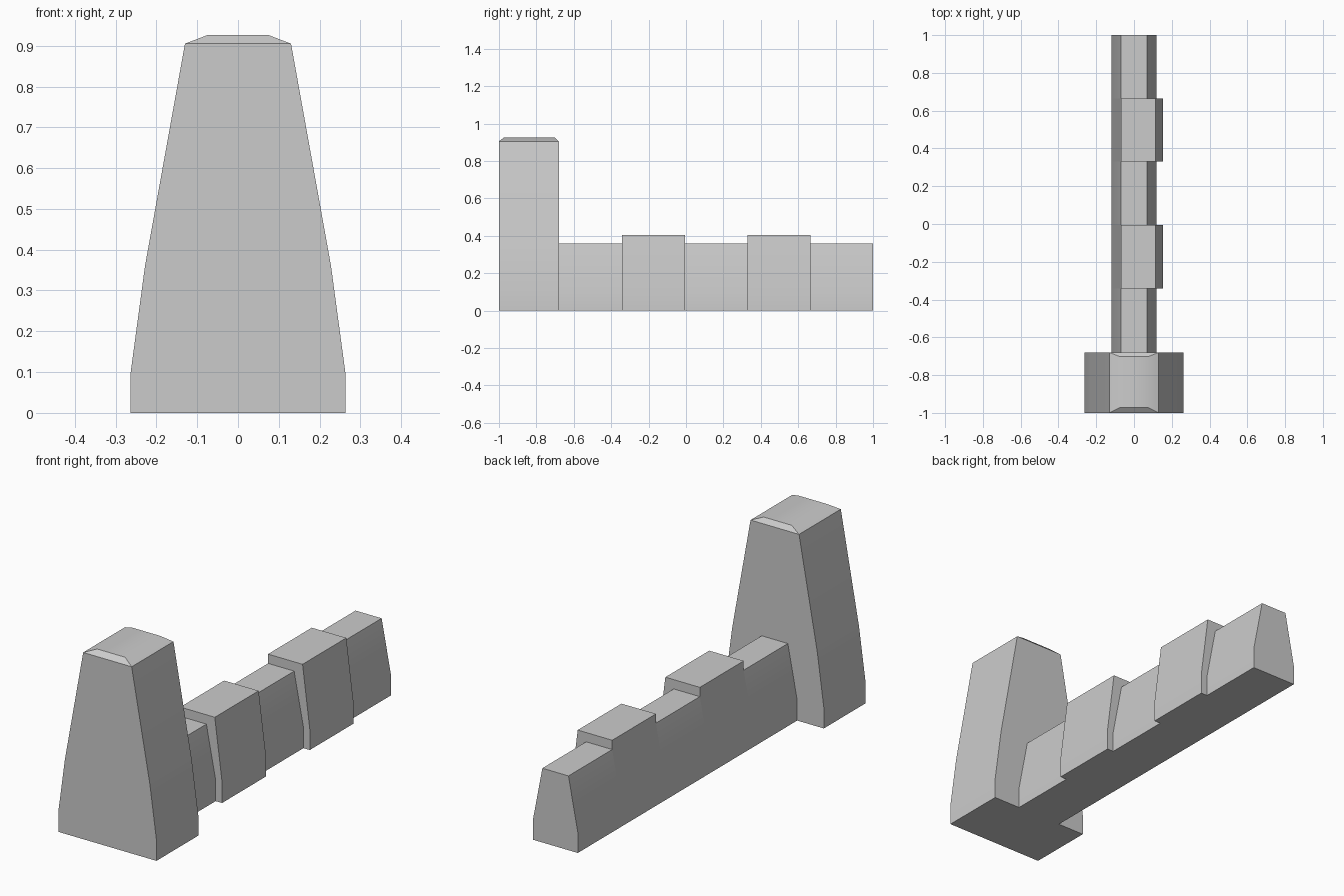
import bpy, bmesh

if "Cube" in bpy.data.objects:
    bpy.data.objects.remove(bpy.data.objects["Cube"])


def finish(bm, name):
    bmesh.ops.recalc_face_normals(bm, faces=bm.faces)
    mesh = bpy.data.meshes.new(name)
    bm.to_mesh(mesh)
    bm.free()
    obj = bpy.data.objects.new(name, mesh)
    bpy.context.collection.objects.link(obj)
    bpy.ops.object.select_all(action='DESELECT')
    obj.select_set(True)
    bpy.context.view_layer.objects.active = obj
    bpy.ops.object.shade_smooth_by_angle(angle=0.5)
    return obj


def loft(name, rings):
    """Skin a stack of point rings and cap both ends."""
    bm = bmesh.new()
    loops = [[bm.verts.new(p) for p in ring] for ring in rings]
    n = len(loops[0])
    for a, b in zip(loops, loops[1:]):
        for i in range(n):
            j = (i + 1) % n
            bm.faces.new((a[i], a[j], b[j], b[i]))
    bm.faces.new(loops[0])
    bm.faces.new(loops[-1])
    return finish(bm, name)


def prism(name, profile, y0, y1):
    return loft(name, [[(x, y, z) for x, z in profile] for y in (y0, y1)])


# Tapered end tower with chamfered cap: half width, y start, y end, height
levels = [(0.263, -1, -0.68, 0), (0.263, -1, -0.68, 0.1),
          (0.228, -1, -0.68, 0.36), (0.13, -1, -0.68, 0.905),
          (0.075, -0.972, -0.702, 0.926)]
loft("end_tower", [[(-w, a, z), (w, a, z), (w, b, z), (-w, b, z)]
                   for w, a, b, z in levels])

# Wall bays alternate between low sections and raised, outward-stepped ones
low = [(-0.12, 0), (0.12, 0), (0.12, 0.1), (0.07, 0.36), (-0.07, 0.36), (-0.12, 0.1)]
raised = [(-0.12, 0), (0.154, 0), (0.154, 0.1), (0.115, 0.405),
          (-0.07, 0.405), (-0.07, 0.36), (-0.12, 0.1)]
cuts = [-0.68, -0.342, -0.006, 0.33, 0.665, 1.0]
for i, (y0, y1) in enumerate(zip(cuts, cuts[1:])):
    if i % 2:
        prism(f"raised_wall_bay_{i}", raised, y0, y1)
    else:
        prism(f"low_wall_bay_{i}", low, y0, y1)
